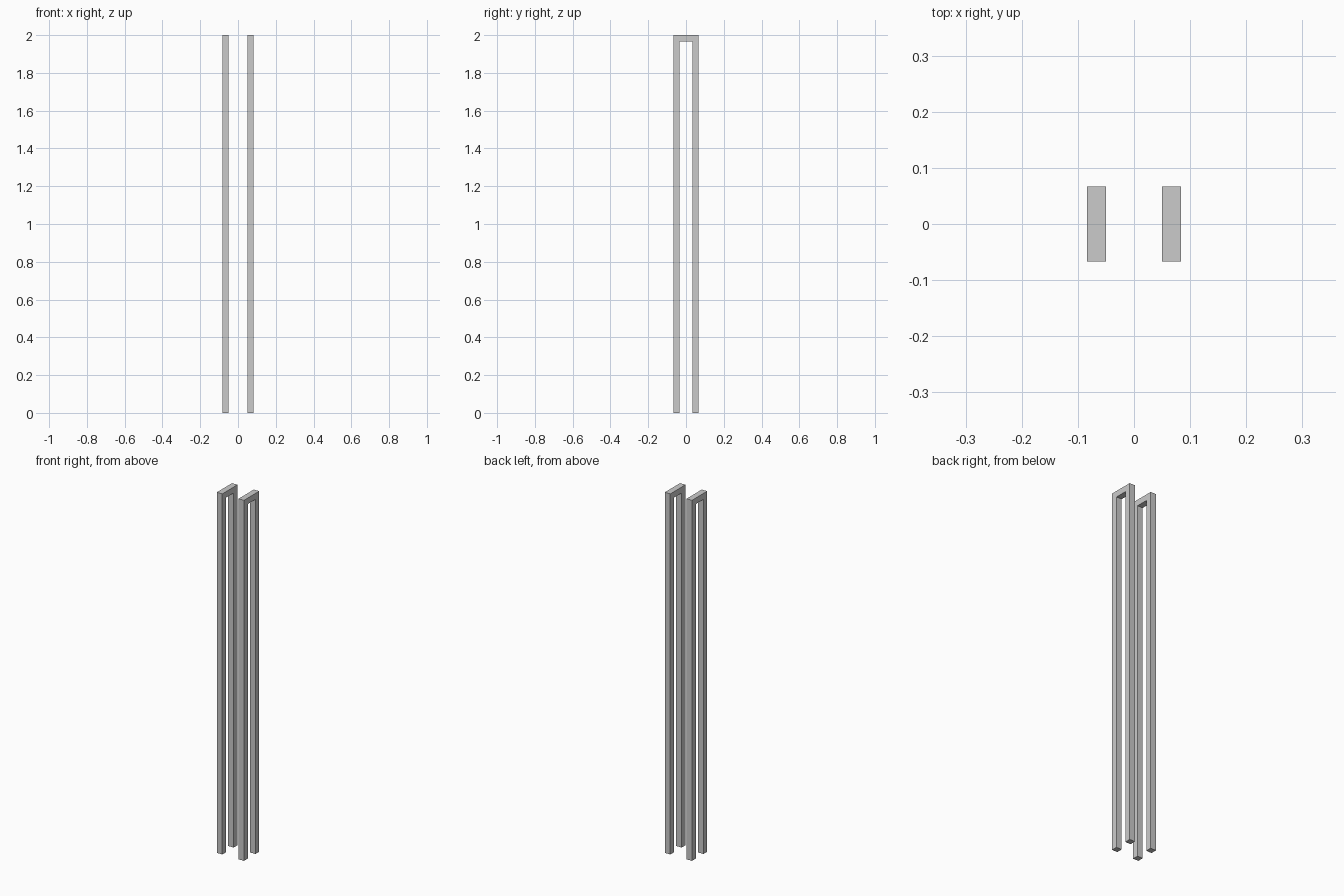
import bpy
import bmesh

if "Cube" in bpy.data.objects:
    bpy.data.objects.remove(bpy.data.objects["Cube"])

T = 1 / 30         # bar thickness
HALF_DEPTH = 2 * T  # outer half depth in y
HEIGHT = 2.0
INNER_X = 0.05     # inner face of each frame


def u_frame(name, x0):
    """Upside-down U profile in the y-z plane, extruded along x."""
    outer, inner = HALF_DEPTH, HALF_DEPTH - T
    profile = [(-outer, 0), (-inner, 0), (-inner, HEIGHT - T), (inner, HEIGHT - T),
               (inner, 0), (outer, 0), (outer, HEIGHT), (-outer, HEIGHT)]
    bm = bmesh.new()
    face = bm.faces.new([bm.verts.new((x0, y, z)) for y, z in profile])
    ext = bmesh.ops.extrude_face_region(bm, geom=[face], use_keep_orig=True)
    moved = [g for g in ext["geom"] if isinstance(g, bmesh.types.BMVert)]
    bmesh.ops.translate(bm, verts=moved, vec=(T, 0, 0))
    bmesh.ops.recalc_face_normals(bm, faces=bm.faces)
    mesh = bpy.data.meshes.new(name)
    bm.to_mesh(mesh)
    bm.free()
    obj = bpy.data.objects.new(name, mesh)
    bpy.context.collection.objects.link(obj)


# Two matching square-bar frames
u_frame("left_frame", -INNER_X - T)
u_frame("right_frame", INNER_X)
